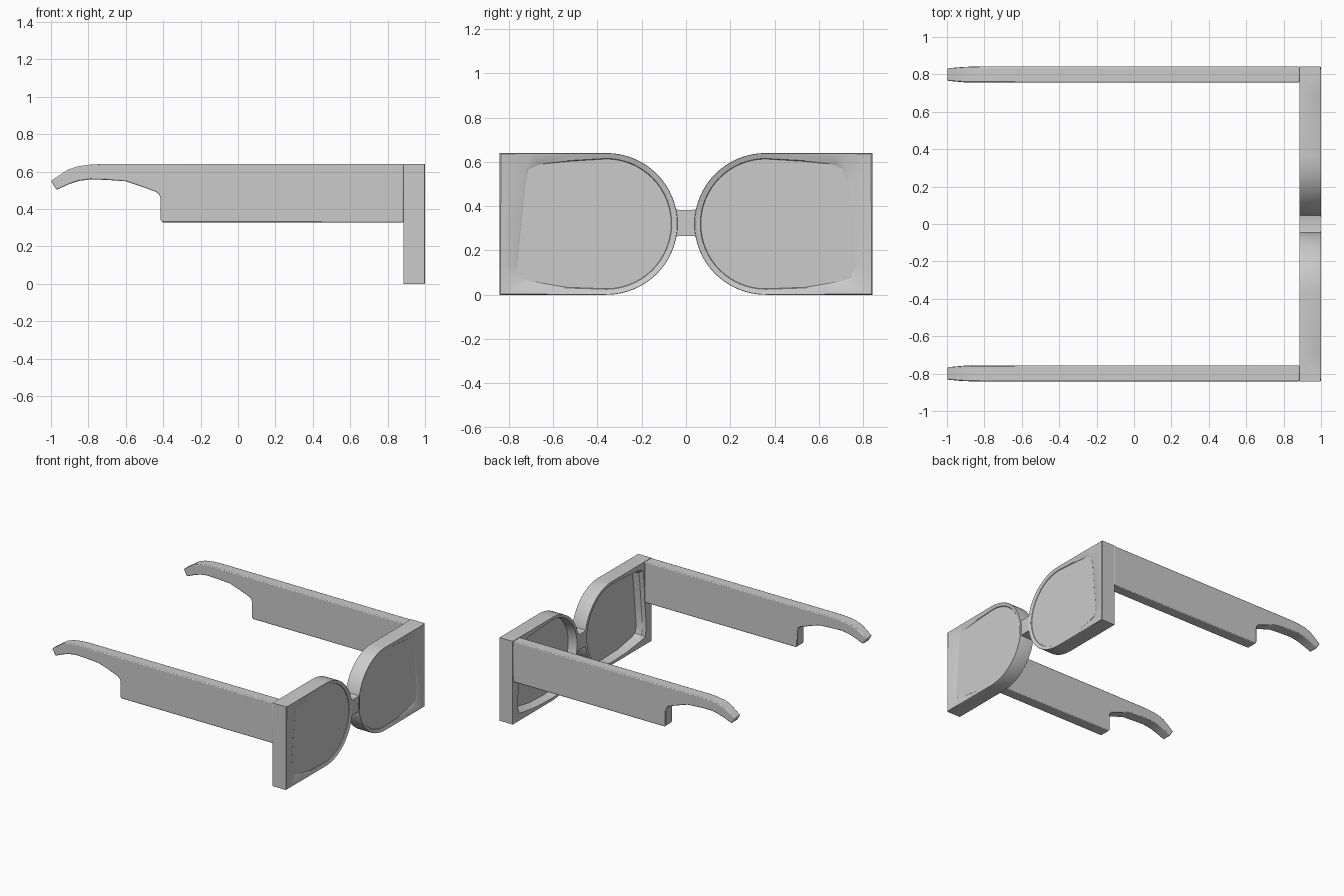
import bpy, bmesh, math

if "Cube" in bpy.data.objects:
    bpy.data.objects.remove(bpy.data.objects["Cube"])

XB, XF = 0.885, 1.0      # back and front planes of the frame


def finish(name, bm, mirror=True, bevel=0.0):
    bmesh.ops.recalc_face_normals(bm, faces=bm.faces)
    me = bpy.data.meshes.new(name)
    bm.to_mesh(me)
    bm.free()
    ob = bpy.data.objects.new(name, me)
    bpy.context.collection.objects.link(ob)
    if bevel:
        b = ob.modifiers.new("bevel", 'BEVEL')
        b.width, b.segments, b.limit_method = bevel, 2, 'ANGLE'
        b.angle_limit = math.radians(50)
    if mirror:
        m = ob.modifiers.new("mirror", 'MIRROR')
        m.use_axis = (False, True, False)
    bpy.ops.object.select_all(action='DESELECT')
    bpy.context.view_layer.objects.active = ob
    ob.select_set(True)
    bpy.ops.object.shade_smooth_by_angle(angle=math.radians(30))
    return ob


def loft(bm, loops, closed=False):
    rings = [[bm.verts.new(p) for p in lp] for lp in loops]
    pairs = list(zip(rings, rings[1:]))
    if closed:
        pairs.append((rings[-1], rings[0]))
    for a, b in pairs:
        for i in range(len(a)):
            j = (i + 1) % len(a)
            bm.faces.new((a[i], a[j], b[j], b[i]))
    return rings


# paired outer / inner outlines (y, z): square outer side, round nose side
outer = [(.52, .64), (.70, .64), (.842, .64), (.842, .5), (.842, .3), (.842, .13),
         (.842, 0), (.74, 0), (.55, 0)]
inner = [(.52, .602), (.665, .587), (.708, .562), (.722, .5), (.742, .3), (.76, .13),
         (.745, .078), (.70, .063), (.54, .035)]
N = 32
for i in range(N + 1):
    a = -math.pi / 2 - math.pi * i / N
    c, s = math.cos(a), math.sin(a)
    outer.append((.36 + .322 * c, .32 + .32 * s))
    inner.append((.36 + .292 * c, .32 + .292 * s))


def outline(x, t):
    """Outline blended from inner (t=0) to outer (t=1)."""
    return [(x, p[0] + (q[0] - p[0]) * t, p[1] + (q[1] - p[1]) * t)
            for p, q in zip(inner, outer)]


# rim ring with sloped front lip and chamfered back recess
bm = bmesh.new()
loft(bm, [outline(XB, 1), outline(XF - .004, 1), outline(XF, .95), outline(XF - .008, .12),
          outline(XF - .014, 0), outline(.95, 0), outline(XB + .02, .06),
          outline(XB, .25)], closed=True)
finish("rim", bm)

# lens slab
bm = bmesh.new()
r = loft(bm, [outline(.955, .03), outline(XF - .012, .03)])
for ring in r:
    bm.faces.new(ring)
finish("lens", bm)

# nose bridge
bm = bmesh.new()
arch = [(-.06, .39), (-.03, .383), (.03, .383), (.06, .39),
        (.06, .26), (.03, .266), (-.03, .266), (-.06, .26)]
r = loft(bm, [[(x, y, z) for y, z in arch] for x in (XB, XF - .004)])
for ring in r:
    bm.faces.new(ring)
finish("bridge", bm, mirror=False)

# temple arms with hooked, tapered ear tips
side = [(XB, .64), (-.74, .64), (-.80, .636), (-.86, .627), (-.91, .61), (-1, .55),
        (-.97, .502), (-.91, .53), (-.85, .55), (-.79, .558), (-.70, .555), (-.60, .548),
        (-.51, .518), (-.44, .492), (-.422, .478), (-.415, .46), (-.415, .345),
        (-.405, .328), (XB, .328)]


def arm(sign):
    pts = []
    for x, z in side:
        half = .042 - .009 * max(0, min(1, (-.9 - x) / .1))
        pts.append((x, .799 + sign * half, z))
    return pts


bm = bmesh.new()
r = loft(bm, [arm(-1), arm(1)])
for ring in r:
    bm.faces.new(ring)
finish("temple_arm", bm, bevel=.006)
